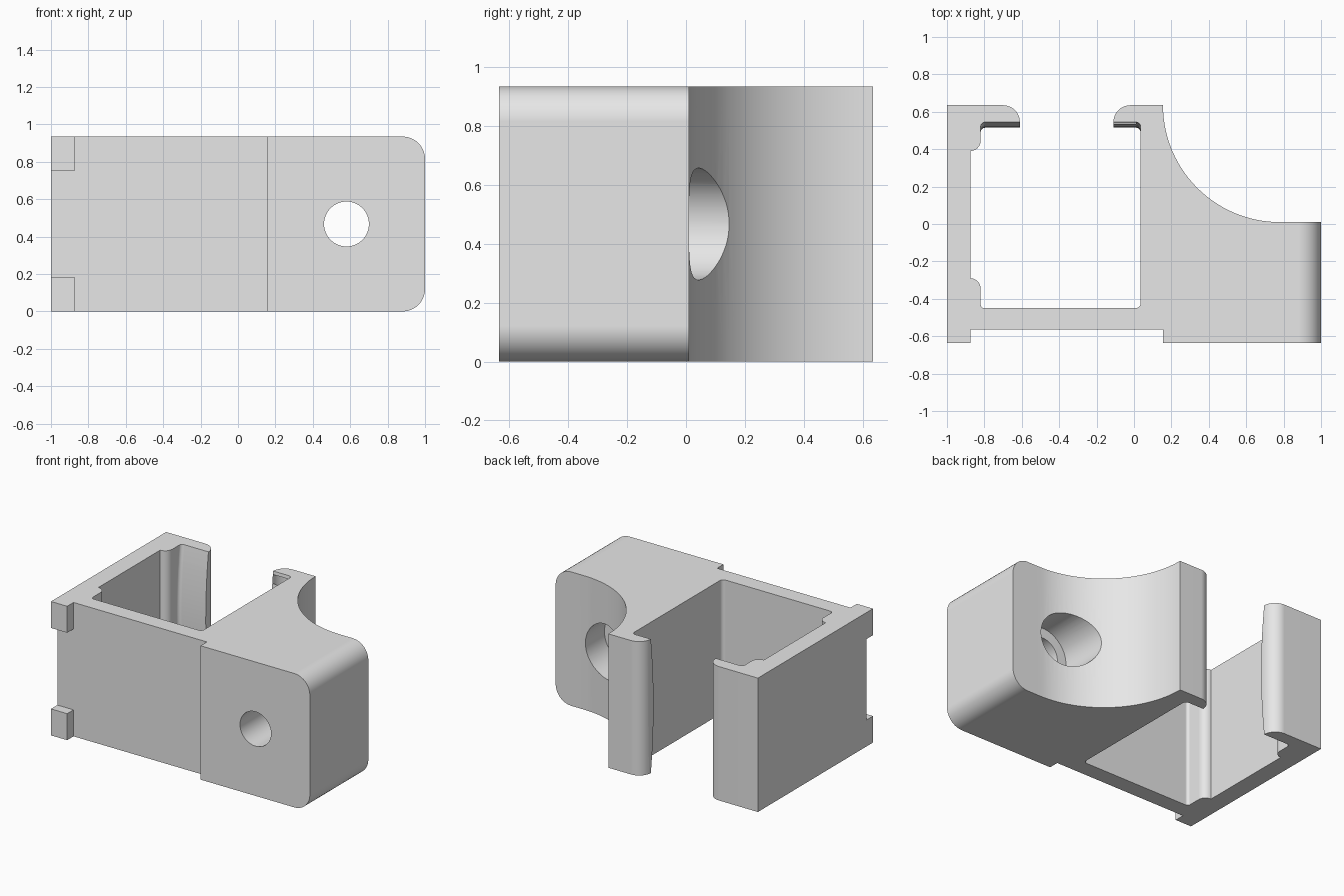
import bpy, bmesh
from math import sin, cos, pi, radians, sqrt

if "Cube" in bpy.data.objects:
    bpy.data.objects.remove(bpy.data.objects["Cube"])

H = 0.935        # height of the clamp
HALF = 0.635     # half depth
WEB = -0.565     # recessed front face
CORNER = 0.12    # rounded right-hand corners
BULGE = 0.03     # how far the lips swell at mid height

mat = bpy.data.materials.new("light grey")
mat.use_nodes = True
mat.diffuse_color = (0.8, 0.8, 0.8, 1)
mat.node_tree.nodes["Principled BSDF"].inputs["Base Color"].default_value = (0.8, 0.8, 0.8, 1)


def arc(cx, cy, r, a0, a1, n, tag=""):
    """Points along an arc, angles in degrees."""
    return [(cx + r * cos(radians(a0 + (a1 - a0) * i / n)),
             cy + r * sin(radians(a0 + (a1 - a0) * i / n)), tag) for i in range(n + 1)]


# Plan outline, counter-clockwise; tags mark points that change with height
profile = [(-1, WEB, ""), (-1, -HALF, "tab"), (-0.875, -HALF, "tab"), (-0.875, WEB, ""),
           (0.155, WEB, ""), (0.155, -HALF, ""),
           (1, -HALF, "end"), (1, 0.01, "end")]
profile += arc(0.78, HALF, 0.625, 270, 180, 28)                  # concave saddle
profile += arc(-0.02, 0.545, 0.09, 90, 180, 8)                   # right lip nose
profile += [(-0.11, 0.545, "lip")]
profile += arc(0.01, 0.52, 0.025, 90, 0, 5, "lip")
profile += arc(0.01, -0.425, 0.025, 0, -90, 5)                   # pocket corners
profile += arc(-0.8, -0.43, 0.02, 270, 180, 4)
profile += arc(-0.875, -0.345, 0.055, 0, 90, 6)                  # inner ribs
profile += arc(-0.875, 0.445, 0.055, -90, 0, 6)
profile += arc(-0.795, 0.52, 0.025, 180, 90, 5, "lip")
profile += [(-0.61, 0.545, "lip")]
profile += arc(-0.7, 0.545, 0.09, 0, 90, 8)                      # left lip nose
profile += [(-1, HALF, "")]


def layer(z, tab):
    """Outline at one height."""
    edge = min(z, H - z)
    inset = CORNER - sqrt(max(0, CORNER ** 2 - (CORNER - edge) ** 2)) if edge < CORNER else 0
    swell = BULGE * (1 - (2 * z / H - 1) ** 2)
    points = []
    for x, y, tag in profile:
        if tag == "end":
            x -= inset
        elif tag == "lip":
            y -= swell
        elif tag == "tab" and not tab:
            y = WEB
        points.append((x, y, z))
    return points


# Heights: rounded corner steps, tab ledges (doubled) and mid steps, mirrored
low = [(CORNER * (1 - cos(pi / 2 * i / 10)), True) for i in range(11)]
low += [(0.185, True), (0.185, False), (0.28, False), (0.375, False)]
heights = low + [(H / 2, False)] + [(H - z, tab) for z, tab in reversed(low)]

# Clamp body
bm = bmesh.new()
rings = [[bm.verts.new(p) for p in layer(z, tab)] for z, tab in heights]
n = len(profile)
for a, b in zip(rings, rings[1:]):
    for i in range(n):
        j = (i + 1) % n
        bm.faces.new((a[i], a[j], b[j], b[i]))
bm.faces.new(rings[0][::-1])
bm.faces.new(rings[-1])
bmesh.ops.remove_doubles(bm, verts=bm.verts, dist=0.0002)
bmesh.ops.dissolve_limit(bm, angle_limit=0.005, verts=bm.verts, edges=bm.edges)
bmesh.ops.recalc_face_normals(bm, faces=bm.faces)
mesh = bpy.data.meshes.new("clamp_body")
bm.to_mesh(mesh)
bm.free()
body = bpy.data.objects.new("clamp_body", mesh)
bpy.context.collection.objects.link(body)
mesh.materials.append(mat)


def drill(name, radius, y0, y1):
    """Cut a round hole along y through the mounting block."""
    bpy.ops.mesh.primitive_cylinder_add(vertices=64, radius=radius, depth=y1 - y0,
                                        location=(0.58, (y0 + y1) / 2, H / 2),
                                        rotation=(pi / 2, 0, 0))
    cutter = bpy.context.object
    cutter.name = name
    cutter.hide_render = True
    cutter.data.materials.append(mat)
    mod = body.modifiers.new(name, "BOOLEAN")
    mod.operation = "DIFFERENCE"
    mod.solver = "EXACT"
    mod.object = cutter
    bpy.context.view_layer.objects.active = body
    bpy.ops.object.modifier_apply(modifier=mod.name)
    bpy.data.objects.remove(cutter)


# Screw hole and its counterbore
drill("screw_hole", 0.12, -0.8, 0.8)
drill("counterbore", 0.19, -0.2, 0.8)

# Smooth the curves, keep the edges
bpy.ops.object.select_all(action="DESELECT")
body.select_set(True)
bpy.context.view_layer.objects.active = body
bpy.ops.object.shade_smooth_by_angle(angle=radians(30))
weighted = body.modifiers.new("clean_shading", "WEIGHTED_NORMAL")
weighted.keep_sharp = True
